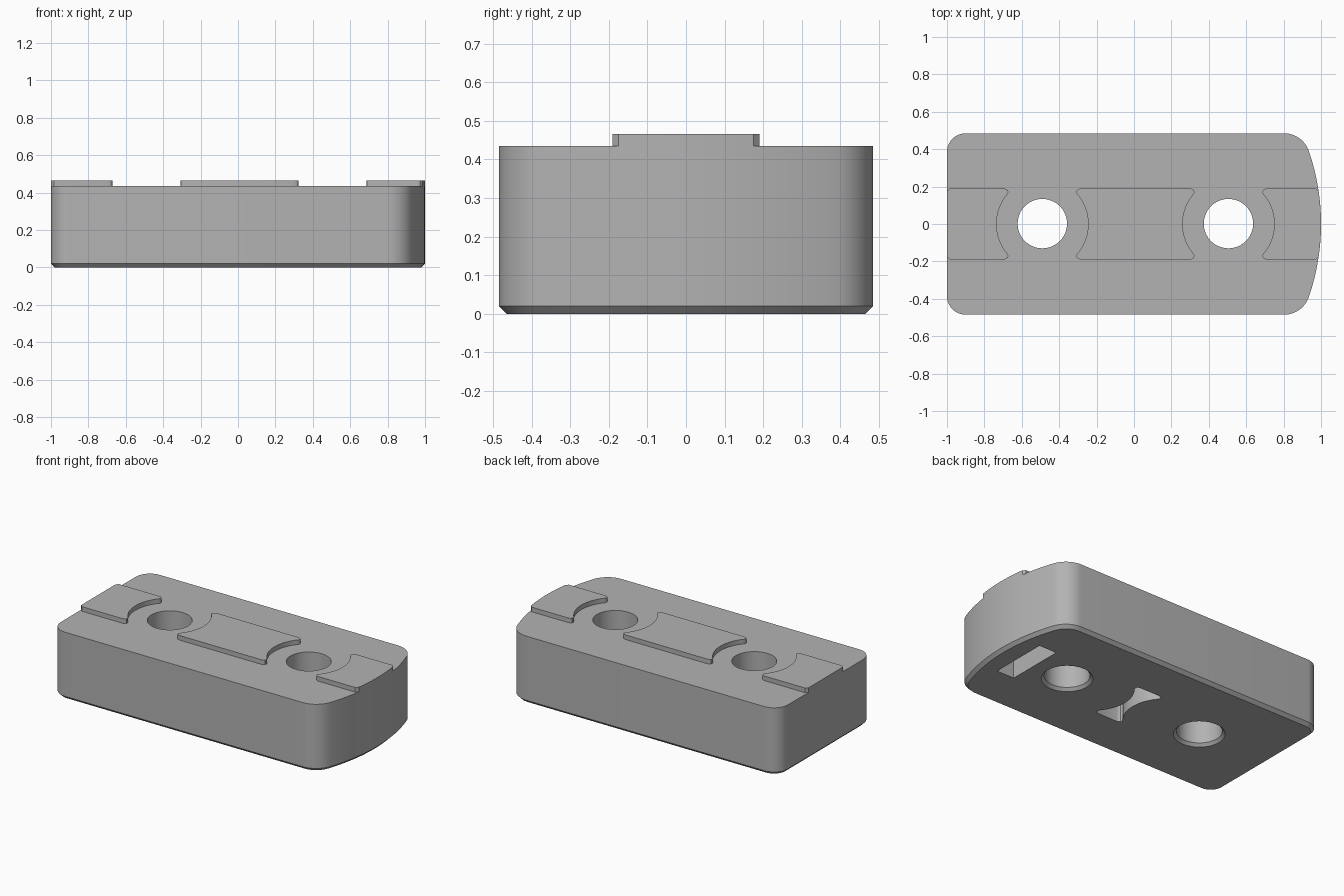
import bpy, bmesh, math

if "Cube" in bpy.data.objects:
    bpy.data.objects.remove(bpy.data.objects["Cube"])

HOLES = (-0.49, 0.505)          # hole centres along x
TOP, PAD_TOP = 0.435, 0.465
NOSE_R, NOSE_X = 1.2, -0.2      # large arc of the rounded end

grey = bpy.data.materials.new("mid grey")
grey.diffuse_color = (0.45, 0.45, 0.45, 1)
grey.use_nodes = True
grey.node_tree.nodes["Principled BSDF"].inputs["Base Color"].default_value = grey.diffuse_color


def arc(cx, cy, r, a0, a1, n):
    return [(cx + r * math.cos(a0 + (a1 - a0) * i / n),
             cy + r * math.sin(a0 + (a1 - a0) * i / n)) for i in range(n + 1)]


def loft(name, rings):
    """Solid through a list of (outline, z) rings with equal point counts."""
    bm = bmesh.new()
    loops = [[bm.verts.new((x, y, z)) for x, y in pts] for pts, z in rings]
    n = len(loops[0])
    for a, b in zip(loops, loops[1:]):
        for i in range(n):
            j = (i + 1) % n
            bm.faces.new((a[i], a[j], b[j], b[i]))
    bm.faces.new(loops[0])
    bm.faces.new(loops[-1])
    bmesh.ops.recalc_face_normals(bm, faces=bm.faces)
    mesh = bpy.data.meshes.new(name)
    bm.to_mesh(mesh)
    bm.free()
    mesh.materials.append(grey)
    ob = bpy.data.objects.new(name, mesh)
    bpy.context.collection.objects.link(ob)
    return ob


def activate(ob):
    bpy.ops.object.select_all(action='DESELECT')
    ob.select_set(True)
    bpy.context.view_layer.objects.active = ob


def cut(ob, cutter):
    mod = ob.modifiers.new("cut", 'BOOLEAN')
    mod.operation, mod.solver, mod.object = 'DIFFERENCE', 'EXACT', cutter
    activate(ob)
    bpy.ops.object.modifier_apply(modifier=mod.name)
    bpy.data.objects.remove(cutter)


def smooth(ob):
    activate(ob)
    bpy.ops.object.shade_smooth_by_angle(angle=math.radians(30))


def body_outline(d):
    """Body outline inset by d: square left end, bowed right end."""
    hy, rl, rr = 0.485, 0.10 - d, 0.14 - d
    cy = hy - 0.14
    cx = NOSE_X + math.sqrt((NOSE_R - 0.14) ** 2 - cy ** 2)
    t = math.atan2(cy, cx - NOSE_X)
    return (arc(-0.9, -hy + 0.1, rl, math.pi, 1.5 * math.pi, 10)
            + arc(cx, -cy, rr, -math.pi / 2, -t, 12)
            + arc(NOSE_X, 0, NOSE_R - d, -t, t, 24)[1:-1]
            + arc(cx, cy, rr, t, math.pi / 2, 12)
            + arc(-0.9, hy - 0.1, rl, math.pi / 2, math.pi, 10))


def scooped_end(cx, side):
    """End of a pad, scooped around a circle at cx, from +y to -y."""
    tip = [(0.205, 0.19), (0.193, 0.187), (0.184, 0.18), (0.182, 0.171)]
    a = math.asin(0.162 / 0.245)
    half = tip + arc(0, 0, 0.245, a, -a, 24) + [(x, -y) for x, y in tip[::-1]]
    return [(cx + side * x, y) for x, y in half]


# body with chamfered bottom edge
body = loft("body", [(body_outline(0.02), 0), (body_outline(0), 0.02),
                     (body_outline(0), TOP)])

# through holes, chamfered at the bottom
for x in HOLES:
    ring = lambda r: arc(x, 0.002, r, 0, 2 * math.pi, 64)[:-1]
    cut(body, loft("hole_cutter", [(ring(0.168), -0.02), (ring(0.132), 0.018),
                                   (ring(0.132), 0.6)]))

# pockets in the underside: a straight one and a waisted one
straight = [(0.745, -0.19), (0.87, -0.19), (0.87, 0.19), (0.745, 0.19)]
waisted = scooped_end(-0.235, 1) + scooped_end(0.315, -1)[::-1]
for outline in (straight, waisted):
    cut(body, loft("pocket_cutter", [(outline, -0.05), (outline, 0.2)]))
smooth(body)

# raised pads on top
a = math.asin(0.175 / NOSE_R)
left_edge = [(-0.985, -0.19), (-1, -0.175), (-1, 0.175), (-0.985, 0.19)]
right_edge = ([(0.972, -0.19)] + arc(NOSE_X, 0, NOSE_R, -a, a, 12)
              + [(0.972, 0.19)])
pads = {
    "left_pad": left_edge + scooped_end(HOLES[0], -1),
    "middle_pad": scooped_end(HOLES[0], 1) + scooped_end(HOLES[1], -1)[::-1],
    "right_pad": right_edge + scooped_end(HOLES[1], 1),
}
for name, outline in pads.items():
    smooth(loft(name, [(outline, TOP), (outline, PAD_TOP)]))
